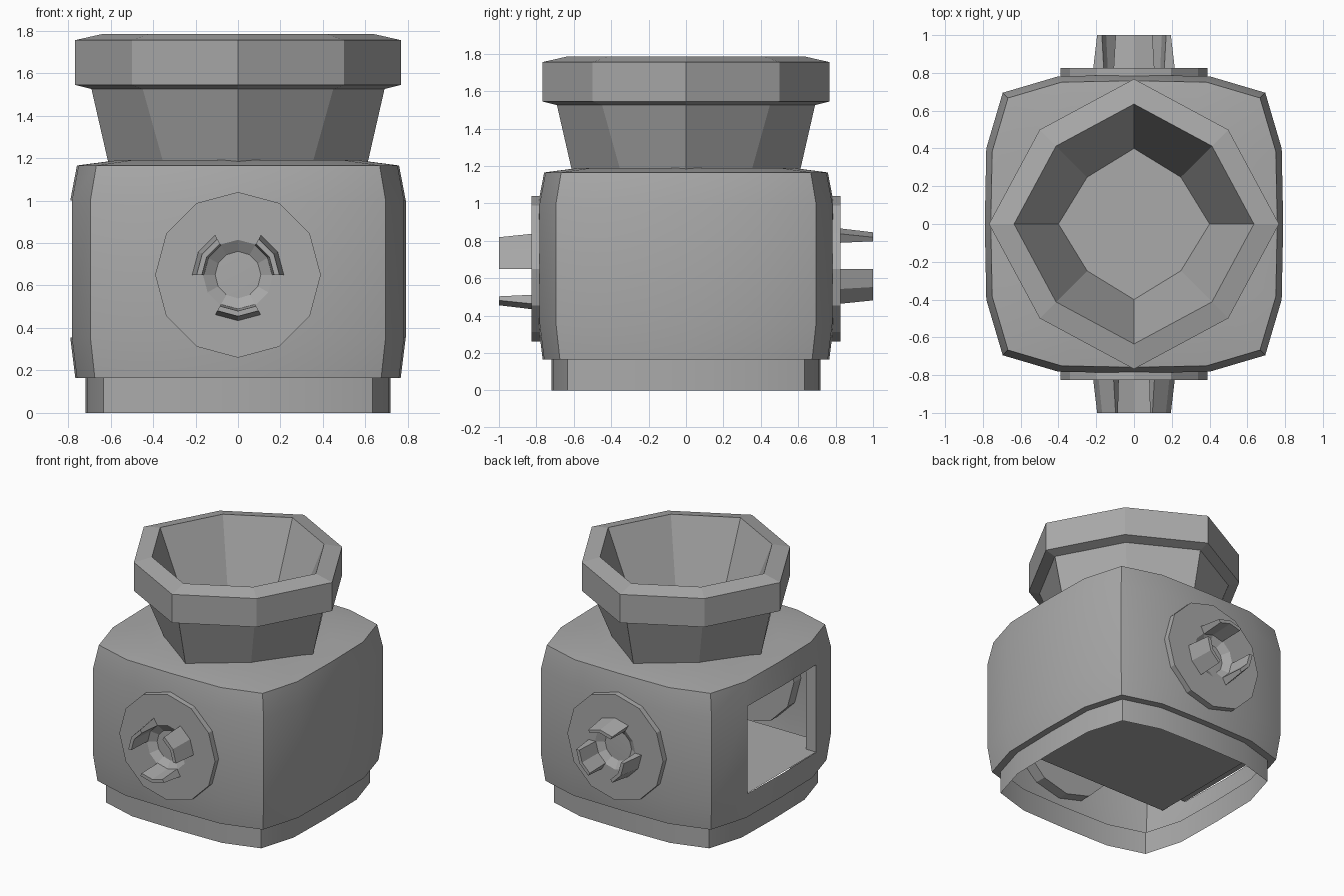
import bpy, bmesh
from math import sin, cos, radians
from mathutils import Matrix

cube = bpy.data.objects.get("Cube")
if cube:
    bpy.data.objects.remove(cube, do_unlink=True)

GREY = (0.4, 0.4, 0.4, 1)
grey = bpy.data.materials.new("plain grey")
grey.use_nodes = True
grey.diffuse_color = GREY
grey.node_tree.nodes["Principled BSDF"].inputs["Base Color"].default_value = GREY


def loft(name, rings, start=False, end=False, drop=None, turn=None):
    """Skin a stack of equal-length closed rings, with optional end caps."""
    bm = bmesh.new()
    rows = [[bm.verts.new(p) for p in ring] for ring in rings]
    n = len(rows[0])
    for a, b in zip(rows, rows[1:]):
        for i in range(n):
            j = (i + 1) % n
            bm.faces.new((a[i], a[j], b[j], b[i]))
    if start:
        bm.faces.new(rows[0][::-1])
    if end:
        bm.faces.new(rows[-1])
    bmesh.ops.recalc_face_normals(bm, faces=bm.faces)
    if drop:
        gone = [f for f in bm.faces if drop(f.calc_center_median())]
        bmesh.ops.delete(bm, geom=gone, context='FACES')
    if turn:
        bm.transform(turn)
    mesh = bpy.data.meshes.new(name)
    bm.to_mesh(mesh)
    bm.free()
    mesh.materials.append(grey)
    obj = bpy.data.objects.new(name, mesh)
    bpy.context.collection.objects.link(obj)
    return obj


def smooth(obj):
    bpy.ops.object.select_all(action='DESELECT')
    obj.select_set(True)
    bpy.context.view_layer.objects.active = obj
    bpy.ops.object.shade_smooth_by_angle(angle=radians(20))


def outline(s, z):
    """Rounded-square plan, one quarter repeated four times."""
    quarter = [(0.79, 0), (0.782, 0.4), (0.695, 0.695), (0.4, 0.782)]
    points = []
    for _ in range(4):
        points += [(x * s, y * s, z) for x, y in quarter]
        quarter = [(-y, x) for x, y in quarter]
    return points


def octagon(r, z, k=0.65):
    """Eight-sided plan with pulled-in diagonals."""
    d = r * k
    plan = [(r, 0), (d, d), (0, r), (-d, d), (-r, 0), (-d, -d), (0, -r), (d, -d)]
    return [(x, y, z) for x, y in plan]


def disc(r, y, n=12):
    """Ring of points in the plane facing the front."""
    turns = [radians(90 + 360 * i / n) for i in range(n)]
    return [(r * cos(a), y, r * sin(a)) for a in turns]


# Housing: open underneath, with a window in its right side
LOW, HIGH = 0.355, 1.0
smooth(loft("body",
            [outline(0.97, 0.165), outline(1, LOW), outline(1, HIGH),
             outline(0.96, 1.165), outline(0.72, 1.19)], end=True,
            drop=lambda c: c.x < -0.75 and abs(c.y) < 0.4 and LOW < c.z < HIGH))
smooth(loft("base_ring", [outline(0.91, 0), outline(0.91, 0.165), outline(0.97, 0.165)]))


def window_ring(x):
    return [(x, -0.4, LOW), (x, 0.4, LOW), (x, 0.4, HIGH), (x, -0.4, HIGH)]


loft("window_frame", [window_ring(-0.78), window_ring(-0.7)])


def plate(z):
    return [(-0.72, -0.56, z), (0.62, -0.56, z), (0.62, 0.56, z), (-0.72, 0.56, z)]


loft("inner_floor", [plate(LOW - 0.02), plate(LOW)], True, True)

# Funnel: flared neck, thick rim and hollow bowl
loft("funnel",
     [octagon(0.61, 1.175, 0.575), octagon(0.69, 1.525), octagon(0.768, 1.545),
      octagon(0.768, 1.755), octagon(0.635, 1.785), octagon(0.4, 1.2, 0.62)], end=True)

# Couplings: the back one is the front one turned half over
CENTRE = Matrix.Translation((0, 0, 0.65))
for side, flip in (("front", 0), ("back", 180)):
    place = CENTRE @ Matrix.Rotation(radians(flip), 4, 'X')
    loft(side + "_coupling_disc",
         [disc(0.39, -0.7), disc(0.39, -0.825), disc(0.165, -0.825),
          disc(0.08, -0.77), disc(0.02, -0.755)], True, True, turn=place)
    for i in range(3):
        # Each claw is a tapered arc of two flats
        def arc(outer, inner, y):
            turns = [radians(120 * i + a) for a in (0, 30, 60)]
            points = [(outer * cos(a), y, outer * sin(a)) for a in turns]
            return points + [(inner * cos(a), y, inner * sin(a)) for a in turns[::-1]]
        loft(f"{side}_claw_{i + 1}", [arc(0.217, 0.16, -0.815), arc(0.195, 0.17, -1)],
             True, True, turn=place)
